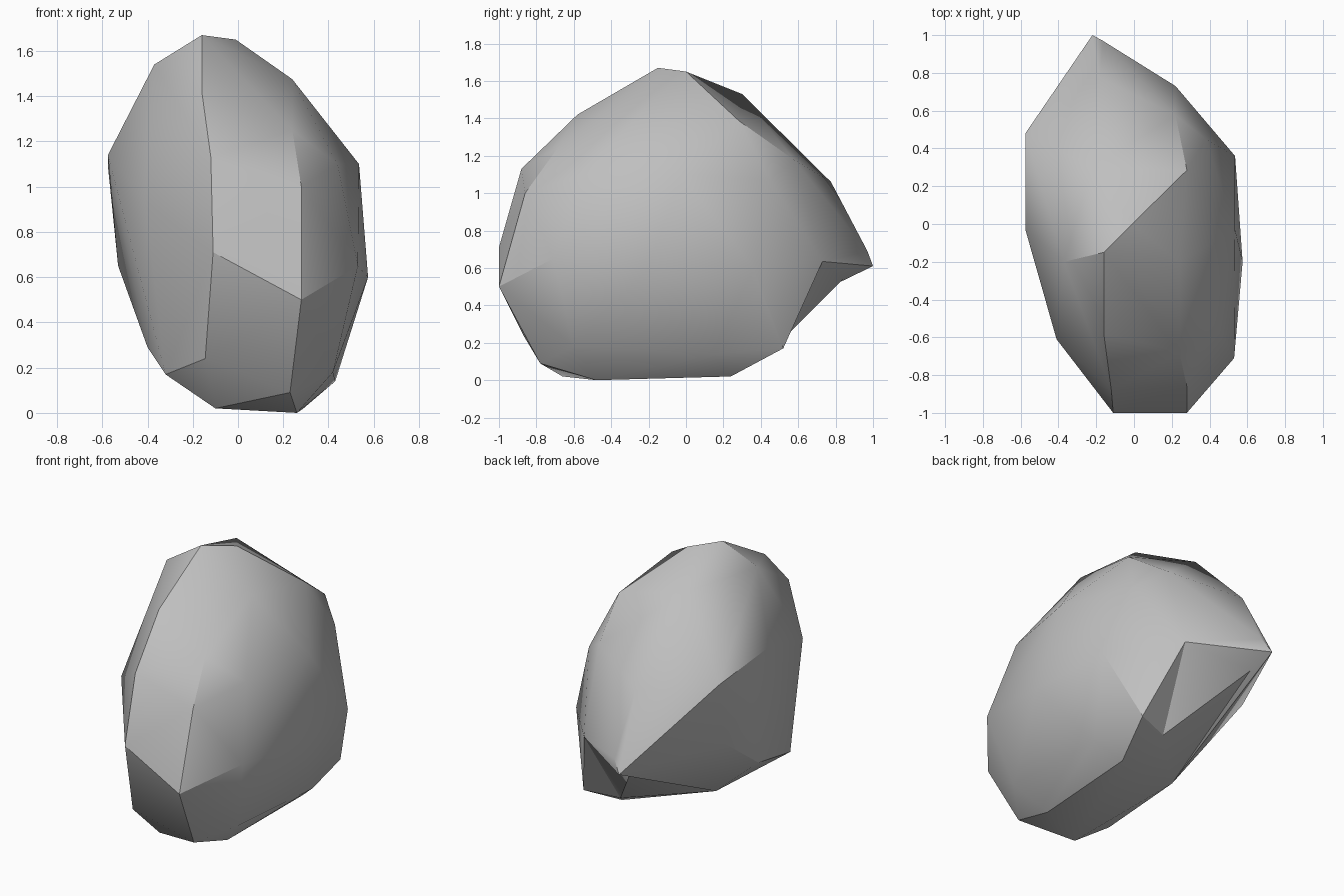
import bpy
import bmesh
from math import radians
from mathutils import Vector

# Remove the default cube
default_cube = bpy.data.objects.get("Cube")
if default_cube:
    bpy.data.objects.remove(default_cube, do_unlink=True)


def make_material(name, color):
    material = bpy.data.materials.new(name)
    material.use_nodes = True
    material.diffuse_color = color
    shader = material.node_tree.nodes["Principled BSDF"]
    shader.inputs["Base Color"].default_value = color
    return material


# Corners of the boulder, grouped by region
crest = [(-.16, -.15, 1.67), (-.01, 0, 1.65), (.28, .285, 1.385),
         (-.22, .3, 1.53), (-.37, -.2, 1.54), (.24, -.2, 1.475)]
front_corners = [(-.11, -1, .71), (.28, -1, .5), (.28, -.86, 1),
                 (-.12, -.88, 1.13), (-.16, -.58, 1.42), (.24, -.68, 1.25),
                 (-.41, -.61, .93), (-.145, -.87, .24)]
left_side = [(.53, -.71, .65), (.44, -.55, 1.1), (.535, -.03, 1.1),
             (.38, .45, 1.07), (.575, -.2, .6), (.535, .36, .6),
             (.43, .15, .14), (.42, -.6, .18)]
right_side = [(-.575, -.03, 1.14), (-.575, .48, 1.09),
              (-.53, .36, .65), (-.4, -.17, .29), (-.25, .05, .15)]
underside = [(.29, .24, .02), (.26, -.48, 0), (.23, -.78, .09),
             (-.1, -.66, .02), (-.32, -.61, .17)]
back_corners = [(-.18, .775, 1.06), (.22, .575, 1.18), (-.165, .97, .69)]

# Corners around the undercut below the pointed back
back_point = (-.22, 1, .61)
notch_top = (.22, .73, .635)
notch_inner = (.155, .45, .15)
notch_foot = (.37, .52, .17)
notch = [back_point, notch_top, notch_inner, notch_foot]

# Wrap the corners in a faceted hull
bm = bmesh.new()
for region in (crest, front_corners, left_side, right_side,
               underside, back_corners, notch):
    for corner in region:
        bm.verts.new(corner)
bmesh.ops.convex_hull(bm, input=bm.verts[:])
loose = [vert for vert in bm.verts if not vert.link_faces]
bmesh.ops.delete(bm, geom=loose, context="VERTS")


def nearest_vert(point):
    return min(bm.verts, key=lambda vert: (vert.co - Vector(point)).length)


# Open the hull under the back point and fold its faces inward
point, top, inner, foot = [nearest_vert(corner) for corner in notch]
covers = [face for face in bm.faces
          if set(face.verts) <= {point, top, inner, foot}]
bmesh.ops.delete(bm, geom=covers, context="FACES")
for corners in ((top, point, inner), (top, inner, foot)):
    bm.faces.new(corners)

# Push the lower edge of the undercut in
lower_edge = bm.edges.get((point, inner))
split = bmesh.ops.subdivide_edges(bm, edges=[lower_edge], cuts=1)
for item in split["geom_inner"]:
    if isinstance(item, bmesh.types.BMVert):
        item.co = (-.185, .84, .54)
bmesh.ops.triangulate(bm, faces=bm.faces[:])
bmesh.ops.recalc_face_normals(bm, faces=bm.faces[:])

# Boulder object with soft facets and sharp ridges
mesh = bpy.data.meshes.new("boulder")
bm.to_mesh(mesh)
bm.free()
boulder = bpy.data.objects.new("boulder", mesh)
bpy.context.collection.objects.link(boulder)
mesh.materials.append(make_material("stone_grey", (.52, .52, .52, 1)))

bpy.ops.object.select_all(action="DESELECT")
boulder.select_set(True)
bpy.context.view_layer.objects.active = boulder
bpy.ops.object.shade_smooth_by_angle(angle=radians(30))
